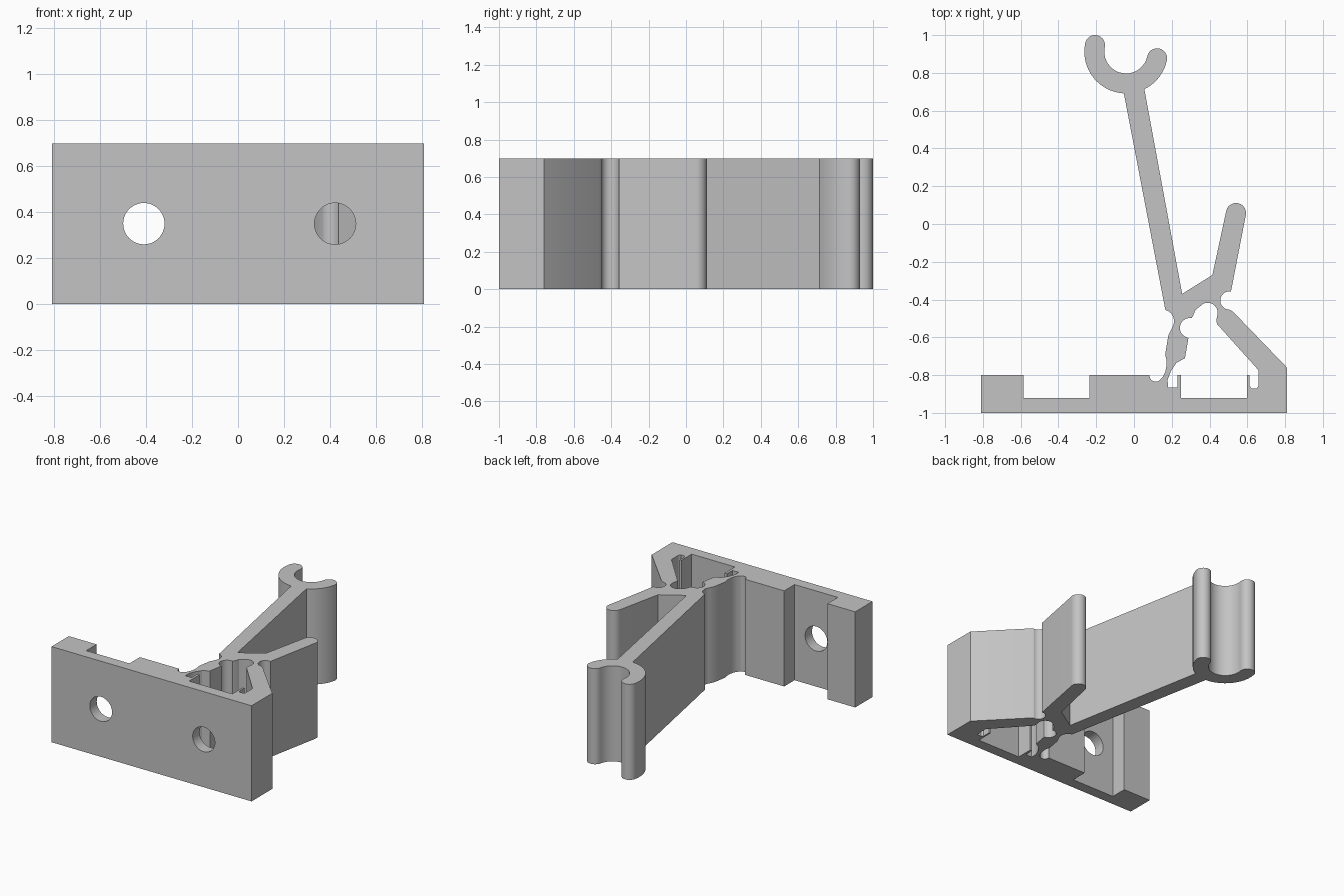
import bpy, bmesh
from math import radians, sin, cos, pi
from mathutils import Vector

cube = bpy.data.objects.get("Cube")
if cube:
    bpy.data.objects.remove(cube, do_unlink=True)

HEIGHT = 0.7


def arc(cx, cy, r, start, end):
    """Points along an arc, angles in degrees, either direction."""
    n = max(3, round(abs(end - start) / 9))
    steps = [radians(start + (end - start) * i / n) for i in range(n + 1)]
    return [(cx + r * cos(a), cy + r * sin(a)) for a in steps]


def polar(c, r, deg):
    return c[0] + r * cos(radians(deg)), c[1] + r * sin(radians(deg))


# Round clip at the end of the long arm
clip, inner, outer, tilt = (-0.042, 0.912), 0.115, 0.221, -12
mid, tip = (inner + outer) / 2, (outer - inner) / 2
clip_outline = (
    arc(*clip, outer, -64, tilt)
    + arc(*polar(clip, mid, tilt), tip, tilt, tilt + 180)[1:]
    + arc(*clip, inner, tilt, tilt - 180)[1:]
    + arc(*polar(clip, mid, tilt + 180), tip, tilt, tilt + 180)[1:]
    + arc(*clip, outer, tilt + 180, 267)[1:])

# Outer outline: plate, strut, hinge, finger, arm, clip, web, plate recess
body_outline = (
    [(-0.81, -1), (0.81, -1), (0.81, -0.76), (0.525, -0.465)]
    + arc(0.505, -0.405, 0.048, 270, 80)
    + arc(0.54, 0.058, 0.053, -11, 169)
    + [(0.415, -0.27), (0.255, -0.37)]
    + clip_outline
    + arc(0.15, -0.515, 0.062, 75, -35)
    + [(0.182, -0.59), (0.165, -0.69), (0.172, -0.72), (0.172, -0.75),
       (0.165, -0.785), (0.152, -0.81)]
    + arc(0.115, -0.802, 0.033, -30, -180)
    + [(0.082, -0.80), (-0.235, -0.80), (-0.235, -0.92),
       (-0.585, -0.92), (-0.585, -0.80), (-0.81, -0.80)])

# Enclosed opening between plate, web and strut, with two thin lips
opening_outline = (
    [(0.18, -0.865), (0.23, -0.865), (0.23, -0.80), (0.248, -0.80),
     (0.248, -0.92), (0.598, -0.92), (0.598, -0.80), (0.611, -0.80),
     (0.611, -0.855), (0.622, -0.87), (0.65, -0.87), (0.66, -0.855),
     (0.66, -0.775), (0.44, -0.53), (0.436, -0.512)]
    + arc(0.39, -0.47, 0.053, -20, 115)
    + [(0.325, -0.455), (0.312, -0.488)]
    + arc(0.295, -0.55, 0.052, 80, 255)
    + [(0.288, -0.605), (0.27, -0.71), (0.225, -0.735), (0.195, -0.78),
       (0.178, -0.825)])


def extrude_outlines(name, outlines, height):
    bm = bmesh.new()
    edges = []
    for pts in outlines:
        vs = [bm.verts.new((x, y, 0)) for x, y in pts]
        edges += [bm.edges.new((vs[i - 1], vs[i])) for i in range(len(vs))]
    vs_all = list(bm.verts)
    bmesh.ops.remove_doubles(bm, verts=vs_all, dist=0.0005)
    bmesh.ops.triangle_fill(bm, use_beauty=True, use_dissolve=False,
                            edges=list(bm.edges), normal=Vector((0, 0, 1)))
    res = bmesh.ops.extrude_face_region(bm, geom=list(bm.faces),
                                        use_keep_orig=True)
    top = [g for g in res["geom"] if isinstance(g, bmesh.types.BMVert)]
    bmesh.ops.translate(bm, verts=top, vec=(0, 0, height))
    bmesh.ops.recalc_face_normals(bm, faces=list(bm.faces))
    mesh = bpy.data.meshes.new(name)
    bm.to_mesh(mesh)
    bm.free()
    obj = bpy.data.objects.new(name, mesh)
    bpy.context.collection.objects.link(obj)
    return obj


bracket = extrude_outlines("clip_bracket", [body_outline, opening_outline], HEIGHT)

# Plain grey material
grey = bpy.data.materials.new("light_grey")
grey.use_nodes = True
colour = (0.55, 0.55, 0.55, 1)
grey.diffuse_color = colour
grey.node_tree.nodes["Principled BSDF"].inputs["Base Color"].default_value = colour
bracket.data.materials.append(grey)

# Two screw holes through the mounting plate
bpy.context.view_layer.objects.active = bracket
for name, x in (("right_hole_cutter", -0.41), ("left_hole_cutter", 0.423)):
    bpy.ops.mesh.primitive_cylinder_add(
        vertices=48, radius=0.09, depth=0.3,
        location=(x, -1, HEIGHT / 2), rotation=(pi / 2, 0, 0))
    cutter = bpy.context.object
    cutter.name = name
    cutter.hide_render = True
    cutter.data.materials.append(grey)
    bpy.context.view_layer.objects.active = bracket
    mod = bracket.modifiers.new(name, "BOOLEAN")
    mod.operation = "DIFFERENCE"
    mod.solver = "EXACT"
    mod.object = cutter
    bpy.ops.object.modifier_apply(modifier=mod.name)
    bpy.data.objects.remove(cutter, do_unlink=True)

# Smooth the rounded walls, keep hard edges
bpy.ops.object.select_all(action="DESELECT")
bracket.select_set(True)
bpy.context.view_layer.objects.active = bracket
bpy.ops.object.shade_smooth_by_angle(angle=radians(25))
